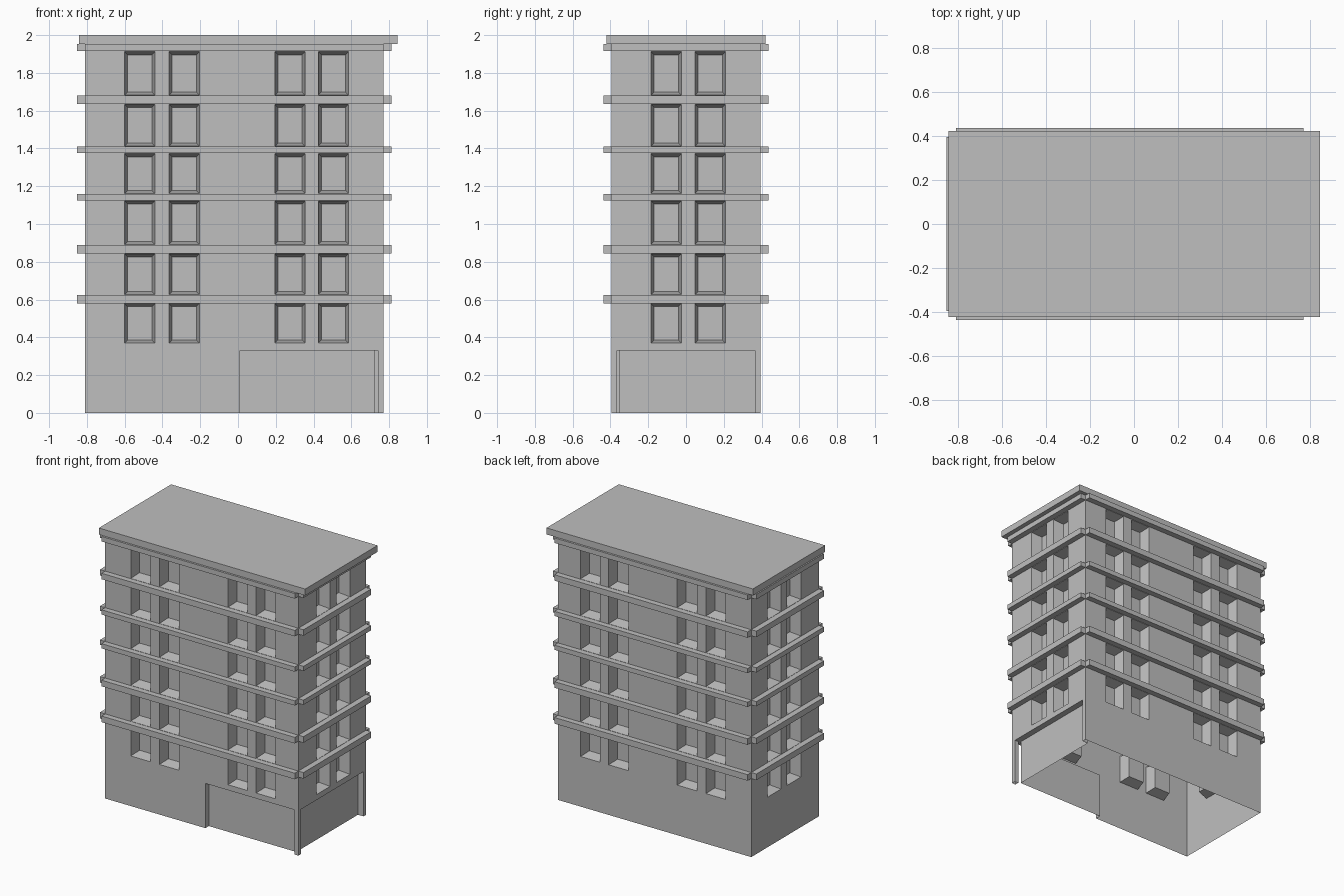
import bpy, bmesh
from mathutils import Vector

cube = bpy.data.objects.get("Cube")
if cube:
    bpy.data.objects.remove(cube, do_unlink=True)

concrete = bpy.data.materials.new("pale_concrete")
concrete.use_nodes = True
GREY = (0.52, 0.52, 0.52, 1)
concrete.diffuse_color = GREY
concrete.node_tree.nodes["Principled BSDF"].inputs["Base Color"].default_value = GREY

X0, X1, Y = -0.81, 0.77, 0.395     # wall planes
DEPTH, TAPER = 0.08, 0.016         # window recess
CX = (X0 + X1) / 2


def add_box(bm, lo, hi):
    verts = bmesh.ops.create_cube(bm, size=1)["verts"]
    lo, hi = Vector(lo), Vector(hi)
    for v in verts:
        v.co = (lo + hi) / 2 + v.co * (hi - lo)
    return verts


def finish(name, bm):
    bmesh.ops.recalc_face_normals(bm, faces=bm.faces)
    mesh = bpy.data.meshes.new(name)
    bm.to_mesh(mesh)
    bm.free()
    mesh.materials.append(concrete)
    obj = bpy.data.objects.new(name, mesh)
    bpy.context.collection.objects.link(obj)
    return obj


def box_object(name, *boxes):
    bm = bmesh.new()
    for lo, hi in boxes:
        add_box(bm, lo, hi)
    return finish(name, bm)


def add_window(bm, axis, wall, sign, a, b, z0, z1):
    """Tapered block that narrows into the wall."""
    over = 0.02
    for_inside, for_outside = TAPER, -TAPER * over / DEPTH
    ends = sorted((wall - sign * DEPTH, wall + sign * over))
    lo, hi = [0, 0, z0], [0, 0, z1]
    lo[axis], hi[axis] = ends
    lo[1 - axis], hi[1 - axis] = a, b
    for v in add_box(bm, lo, hi):
        inside = (v.co[axis] - wall) * sign < 0
        t = for_inside if inside else for_outside
        for i, mid in ((1 - axis, (a + b) / 2), (2, (z0 + z1) / 2)):
            v.co[i] += t if v.co[i] < mid else -t


# Walls as one block, before cutting
walls = box_object("walls", ((X0, -Y, 0), (X1, Y, 1.97)))

# Window cutters on all four sides
rows = [(0.37, 0.578), (0.627, 0.842), (0.892, 1.122),
        (1.162, 1.372), (1.412, 1.633), (1.682, 1.912)]
wide_columns = [(-0.6, -0.44), (-0.365, -0.205), (0.195, 0.355), (0.425, 0.585)]
narrow_columns = [(-0.185, -0.025), (0.048, 0.208)]
bm = bmesh.new()
for z0, z1 in rows:
    for sign in (-1, 1):
        for a, b in wide_columns:
            add_window(bm, 1, sign * Y, sign, a, b, z0, z1)
        for a, b in narrow_columns:
            add_window(bm, 0, X1 if sign > 0 else X0, sign, a, b, z0, z1)
window_cutter = finish("window_cutter", bm)

# Shop front recesses, leaving a thin post at the corner
front_cutter = box_object("shop_front_cutter", ((0.01, -0.5, -0.1), (0.74, -0.355, 0.33)))
side_cutter = box_object("shop_side_cutter", ((0.725, -0.365, -0.1), (0.9, 0.365, 0.33)))

cutters = [window_cutter, front_cutter, side_cutter]
for cutter in cutters:
    cutter.hide_render = True
    mod = walls.modifiers.new(cutter.name, "BOOLEAN")
    mod.operation = "DIFFERENCE"
    mod.solver = "EXACT"
    mod.object = cutter
bpy.context.view_layer.update()
cut = bpy.data.meshes.new_from_object(walls.evaluated_get(bpy.context.evaluated_depsgraph_get()))
walls.modifiers.clear()
walls.data = cut
for cutter in cutters:
    bpy.data.objects.remove(cutter, do_unlink=True)

# Open underside
bm = bmesh.new()
bm.from_mesh(cut)
floor = [f for f in bm.faces if all(v.co.z < 0.001 for v in f.verts)]
bmesh.ops.delete(bm, geom=floor, context="FACES")
bm.to_mesh(cut)
bm.free()

# Ledges with notched corners between storeys
ledges = [(0.58, 0.625), (0.845, 0.89), (1.125, 1.16),
          (1.375, 1.41), (1.636, 1.68), (1.915, 1.952)]
OUT = 0.042
for n, (z0, z1) in enumerate(ledges, 1):
    box_object(f"ledge_{n}",
               ((X0, -Y - OUT, z0), (X1, -Y, z1)),
               ((X0, Y, z0), (X1, Y + OUT, z1)),
               ((X0 - OUT, -Y, z0), (X0, Y, z1)),
               ((X1, -Y, z0), (X1 + OUT, Y, z1)))

# Roof slab
box_object("roof_slab", ((-0.842, -0.422, 1.952), (0.845, 0.422, 2.0)))
